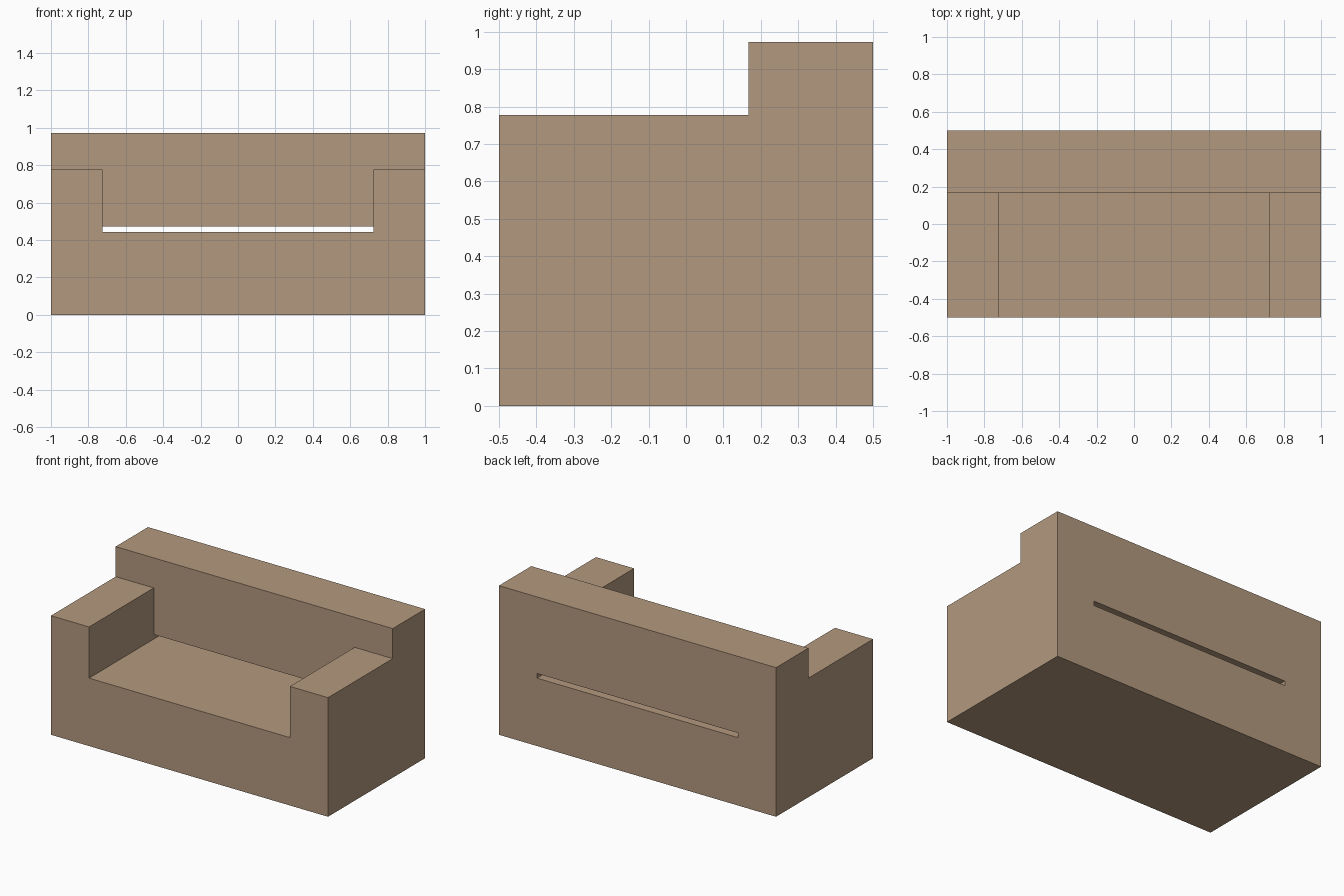
import bpy, bmesh

if "Cube" in bpy.data.objects:
    bpy.data.objects.remove(bpy.data.objects["Cube"])


def extrude_profile(name, points, half_width):
    """Solid from a (y, z) side profile extruded symmetrically along x."""
    bm = bmesh.new()
    face = bm.faces.new([bm.verts.new((-half_width, y, z)) for y, z in points])
    side = bmesh.ops.extrude_face_region(bm, geom=[face])["geom"]
    verts = [g for g in side if isinstance(g, bmesh.types.BMVert)]
    bmesh.ops.translate(bm, verts=verts, vec=(2 * half_width, 0, 0))
    bmesh.ops.recalc_face_normals(bm, faces=bm.faces)
    mesh = bpy.data.meshes.new(name)
    bm.to_mesh(mesh)
    bm.free()
    obj = bpy.data.objects.new(name, mesh)
    bpy.context.collection.objects.link(obj)
    return obj


SEAT_Z, SLOT_Z, ARM_Z, BACK_Z = 0.443, 0.473, 0.777, 0.973
BACK_Y = 0.167

# Sofa body: low arms in front, taller backrest behind
sofa = extrude_profile("sofa_body", [
    (-0.5, 0), (0.5, 0), (0.5, BACK_Z),
    (BACK_Y, BACK_Z), (BACK_Y, ARM_Z), (-0.5, ARM_Z)], 1.0)

# Cutter: seat opening between the arms plus the slot under the backrest
cutter = extrude_profile("seat_cutter", [
    (-0.7, SEAT_Z), (0.7, SEAT_Z), (0.7, SLOT_Z),
    (BACK_Y, SLOT_Z), (BACK_Y, 1.2), (-0.7, 1.2)], 0.725)
cutter.hide_render = True
cutter.hide_viewport = False
cutter.display_type = 'WIRE'

cut = sofa.modifiers.new("seat_opening", 'BOOLEAN')
cut.operation = 'DIFFERENCE'
cut.solver = 'EXACT'
cut.object = cutter
bpy.context.view_layer.objects.active = sofa
bpy.ops.object.modifier_apply(modifier=cut.name)
bpy.data.objects.remove(cutter)

# Tan upholstery
tan = bpy.data.materials.new("tan_upholstery")
tan.diffuse_color = (0.45, 0.32, 0.21, 1)
tan.use_nodes = True
tan.node_tree.nodes["Principled BSDF"].inputs["Base Color"].default_value = tan.diffuse_color
sofa.data.materials.clear()
sofa.data.materials.append(tan)
